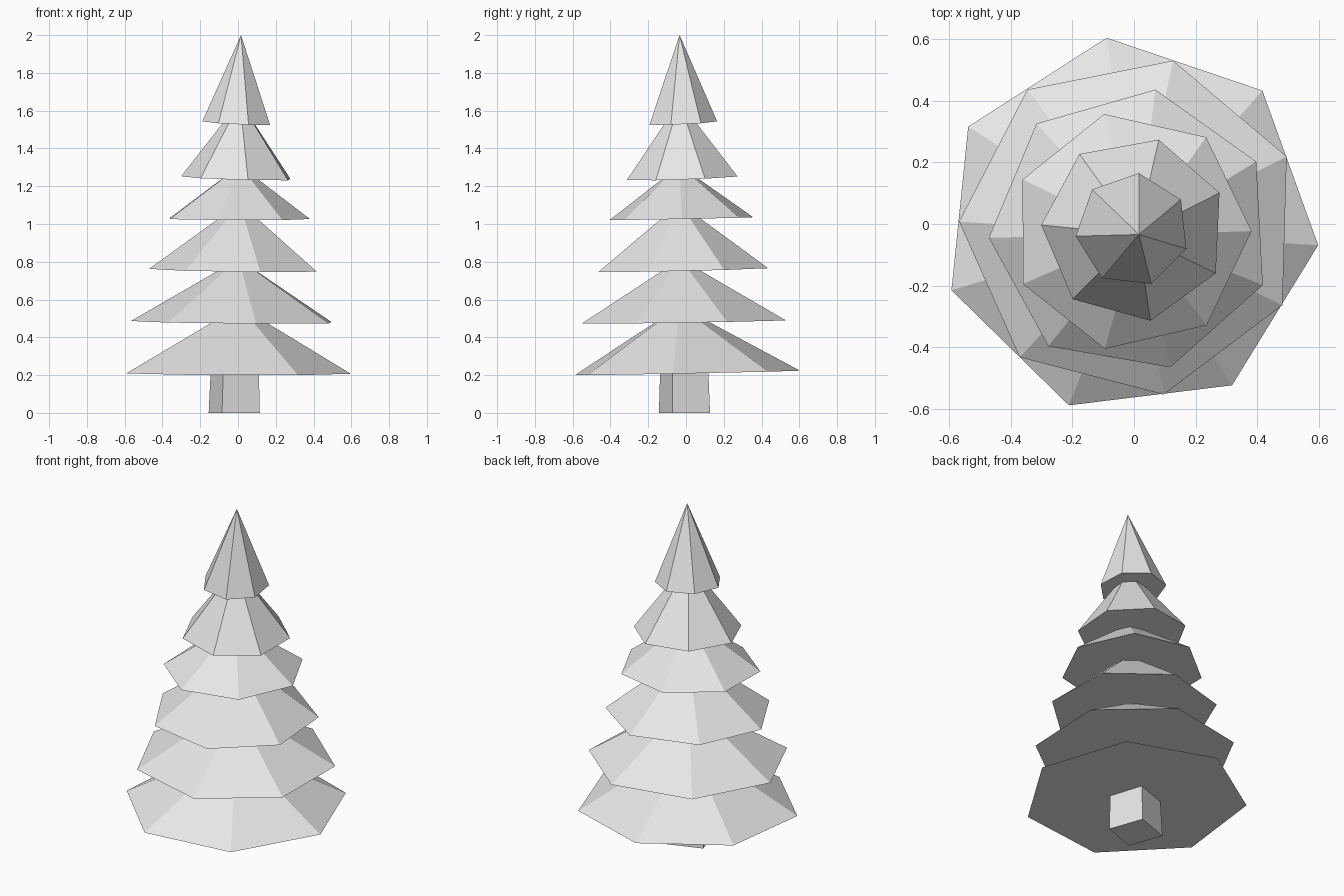
import bpy, bmesh
from math import sin, cos, radians, tau

cube = bpy.data.objects.get("Cube")
if cube:
    bpy.data.objects.remove(cube, do_unlink=True)

grey = bpy.data.materials.new("light_grey")
grey.use_nodes = True
grey.diffuse_color = (0.8, 0.8, 0.8, 1)
grey.node_tree.nodes["Principled BSDF"].inputs["Base Color"].default_value = (0.8, 0.8, 0.8, 1)


def ring(bm, sides, radius, angle, centre, tilt=(0, 0)):
    """Regular polygon of vertices, its plane sloping by tilt along x and y."""
    x, y, z = centre
    verts = []
    for i in range(sides):
        a = radians(angle) + tau * i / sides
        dx, dy = radius * cos(a), radius * sin(a)
        verts.append(bm.verts.new((x + dx, y + dy, z + tilt[0] * dx + tilt[1] * dy)))
    return verts


def finish(bm, name):
    bmesh.ops.recalc_face_normals(bm, faces=bm.faces)
    mesh = bpy.data.meshes.new(name)
    bm.to_mesh(mesh)
    bm.free()
    mesh.materials.append(grey)
    bpy.context.collection.objects.link(bpy.data.objects.new(name, mesh))


def foliage_tier(name, radius, angle, centre, tilt, apex):
    """Seven-sided cone with a slightly tilted closed base."""
    bm = bmesh.new()
    base = ring(bm, 7, radius, angle, centre, tilt)
    tip = bm.verts.new(apex)
    bm.faces.new(base)
    for a, b in zip(base, base[1:] + base[:1]):
        bm.faces.new((a, b, tip))
    finish(bm, name)


# Foliage tiers, bottom to top: radius, angle, base centre, base tilt, apex
tiers = [
    (0.614, 97.0, (-0.014, -0.006, 0.211), (-0.004, 0.02), (0.008, -0.034, 0.565)),
    (0.555, 75.5, (-0.012, -0.008, 0.482), (-0.008, 0.016), (0.003, -0.03, 0.815)),
    (0.462, 80.2, (-0.009, -0.020, 0.757), (-0.013, 0.022), (0.01, -0.034, 1.11)),
    (0.390, 103.0, (-0.009, -0.024, 1.028), (-0.004, 0.02), (0.01, -0.034, 1.31)),
    (0.301, 74.5, (0.0, -0.017, 1.244), (-0.029, 0.034), (0.01, -0.034, 1.65)),
    (0.185, 83.5, (-0.005, -0.019, 1.536), (-0.045, 0.045), (0.016, -0.034, 2.0)),
]
for number, tier in enumerate(tiers, 1):
    foliage_tier(f"foliage_tier_{number}", *tier)

# Square trunk, slightly tapered and ending inside the lowest tier
bm = bmesh.new()
bottom = ring(bm, 4, 0.15, 64.5, (-0.02, -0.008, 0))
top = ring(bm, 4, 0.138, 64.5, (-0.016, -0.01, 0.3))
bm.faces.new(bottom)
bm.faces.new(top)
for i in range(4):
    j = (i + 1) % 4
    bm.faces.new((bottom[i], bottom[j], top[j], top[i]))
finish(bm, "trunk")
